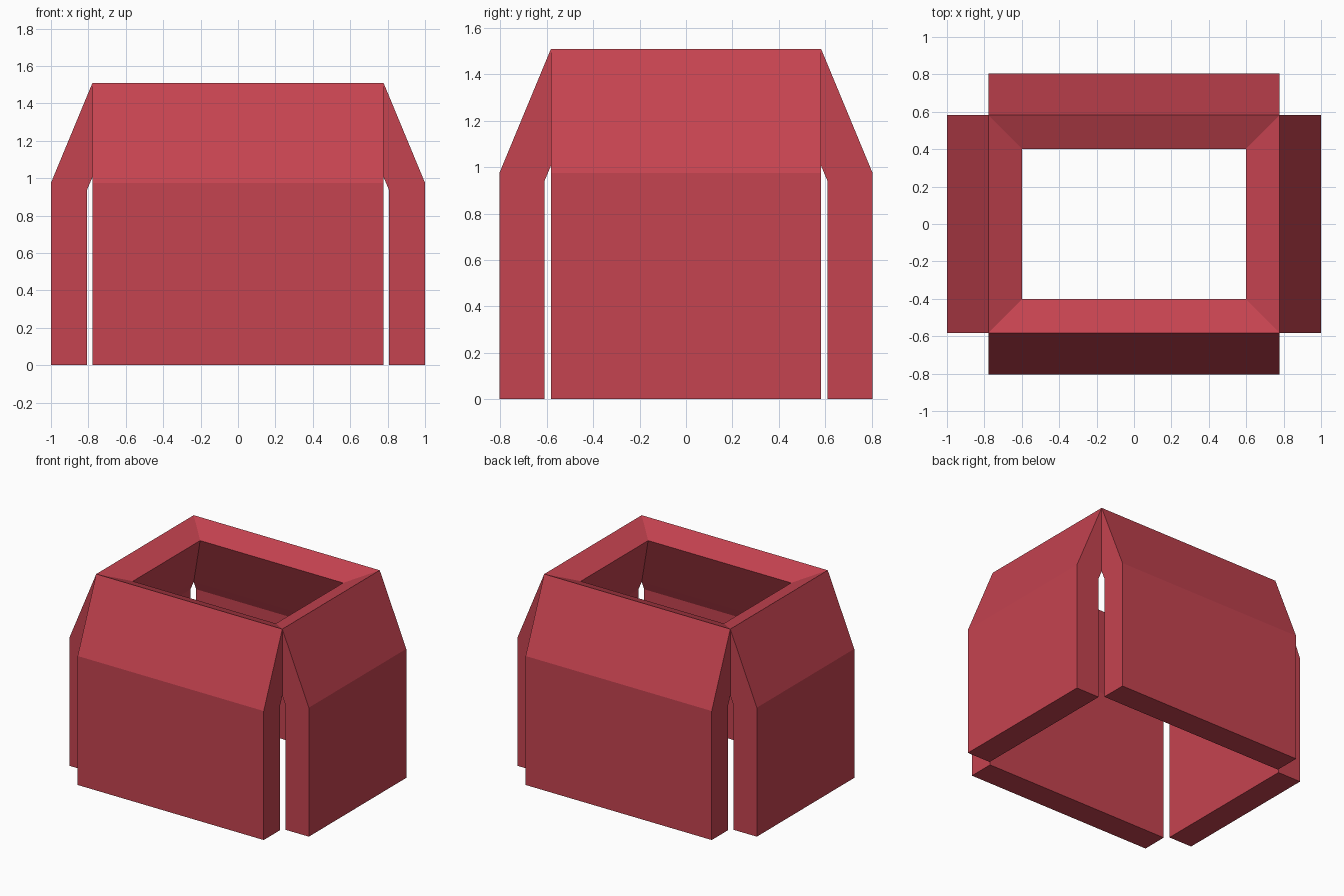
import bpy
import bmesh
from math import pi
from mathutils import Matrix

cube = bpy.data.objects.get("Cube")
if cube:
    bpy.data.objects.remove(cube, do_unlink=True)

# Single red paint
red = bpy.data.materials.new("red")
red.use_nodes = True
color = (0.56, 0.056, 0.08, 1)
red.diffuse_color = color
red.node_tree.nodes["Principled BSDF"].inputs["Base Color"].default_value = color

# Half sizes of the top ridge, and the heights of the profile
RIDGE_X, RIDGE_Y = 0.778, 0.582
OUTER, INNER, RIM = 0.222, 0.028, -0.18
TOP, SHOULDER = 1.51, 0.975

# Wall profile: (offset out from the ridge, height, change of half width)
PROFILE = [
    (OUTER, 0, 0), (OUTER, SHOULDER, 0),   # outside leg and shoulder
    (0, TOP, 0),                           # ridge
    (RIM, 1.435, RIM),                     # inner rim, mitred at the corners
    (0, 1.006, 0),                         # where neighbouring panels part
    (INNER, 0.94, 0), (INNER, 0, 0),       # inside leg
]


def panel(name, half_width, distance, angle):
    """Bent wall panel facing -y, turned about z into place."""
    bm = bmesh.new()
    ends = []
    for side in (-1, 1):
        ring = [bm.verts.new((side * (half_width + dw), -(distance + out), z))
                for out, z, dw in PROFILE]
        # flat end of the panel, then the mitre under the rim
        bm.faces.new([v for i, v in enumerate(ring) if i != 3])
        bm.faces.new(ring[2:5])
        ends.append(ring)
    left, right = ends
    for i in range(len(PROFILE)):
        j = (i + 1) % len(PROFILE)
        bm.faces.new((left[i], left[j], right[j], right[i]))
    bm.transform(Matrix.Rotation(angle, 4, "Z"))
    bmesh.ops.recalc_face_normals(bm, faces=bm.faces)
    mesh = bpy.data.meshes.new(name)
    bm.to_mesh(mesh)
    bm.free()
    mesh.materials.append(red)
    obj = bpy.data.objects.new(name, mesh)
    bpy.context.collection.objects.link(obj)


# Four panels meeting at the ridge corners
panel("front_panel", RIDGE_X, RIDGE_Y, 0)
panel("left_panel", RIDGE_Y, RIDGE_X, pi / 2)
panel("back_panel", RIDGE_X, RIDGE_Y, pi)
panel("right_panel", RIDGE_Y, RIDGE_X, -pi / 2)
